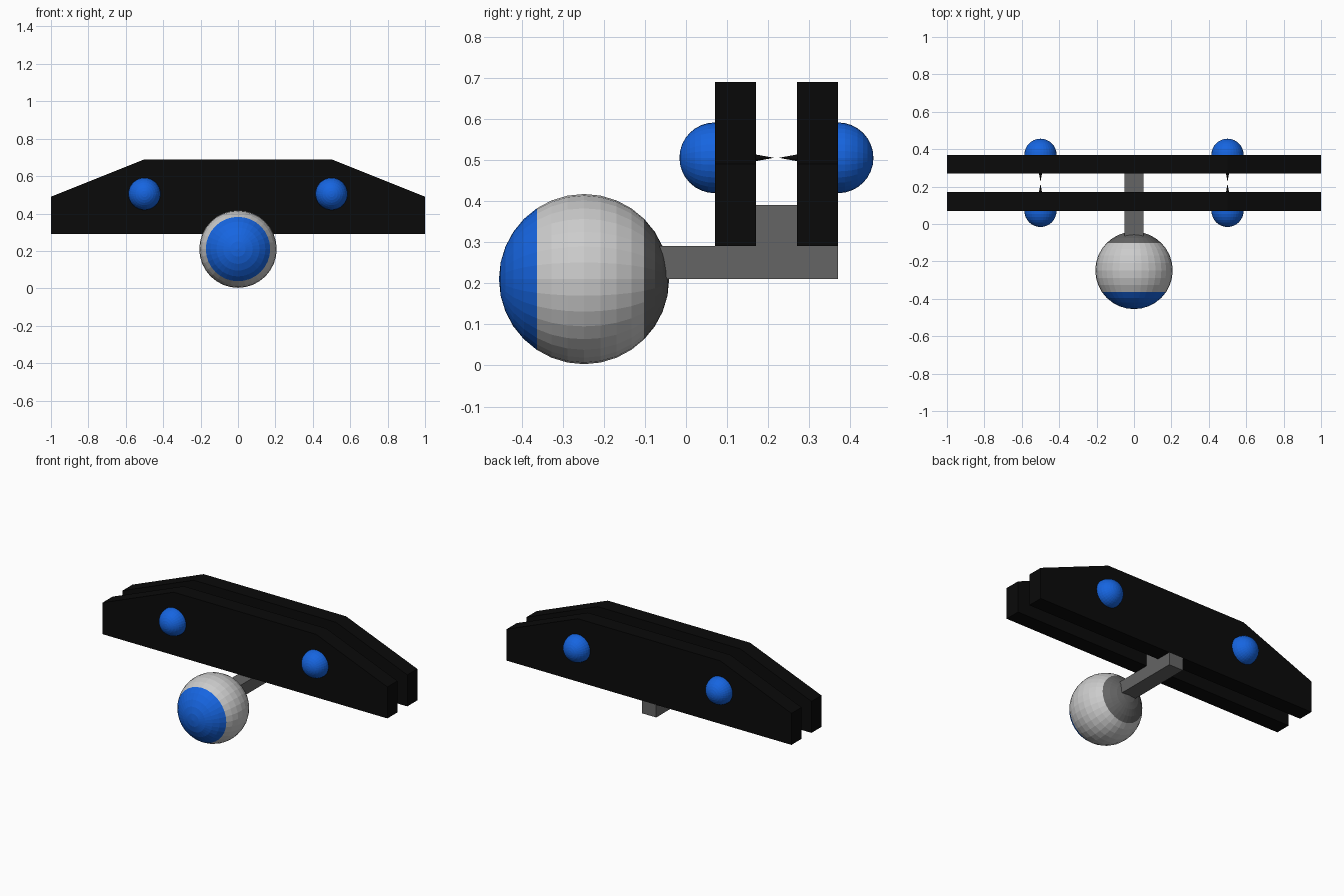
import bpy, bmesh
from math import radians
from mathutils import Matrix, Vector

if "Cube" in bpy.data.objects:
    bpy.data.objects.remove(bpy.data.objects["Cube"])

MID_Y = 0.22  # plane between the two plates


def material(name, rgb):
    m = bpy.data.materials.new(name)
    m.diffuse_color = (*rgb, 1)
    m.use_nodes = True
    m.node_tree.nodes["Principled BSDF"].inputs["Base Color"].default_value = m.diffuse_color
    return m


BLUE = material("blue", (0.008, 0.13, 0.75))
BLACK = material("black", (0.003, 0.003, 0.003))
DARK = material("dark_grey", (0.13, 0.13, 0.13))
LIGHT = material("light_grey", (0.6, 0.6, 0.6))


def finish(name, bm, *mats):
    bmesh.ops.recalc_face_normals(bm, faces=bm.faces)
    me = bpy.data.meshes.new(name)
    bm.to_mesh(me)
    bm.free()
    for m in mats:
        me.materials.append(m)
    ob = bpy.data.objects.new(name, me)
    bpy.context.collection.objects.link(ob)
    return ob


def plate(name, y0, y1):
    bm = bmesh.new()
    profile = [(-1, .29), (1, .29), (1, .49), (.5, .69), (-.5, .69), (-1, .49)]
    face = bm.faces.new([bm.verts.new((x, y0, z)) for x, z in profile])
    ext = bmesh.ops.extrude_face_region(bm, geom=[face])["geom"]
    verts = [v for v in ext if isinstance(v, bmesh.types.BMVert)]
    bmesh.ops.translate(bm, verts=verts, vec=(0, y1 - y0, 0))
    finish(name, bm, BLACK)


def box(name, lo, hi):
    bm = bmesh.new()
    lo, hi = Vector(lo), Vector(hi)
    bmesh.ops.create_cube(bm, size=1, matrix=Matrix.Translation((lo + hi) / 2)
                          @ Matrix.Diagonal((*(hi - lo), 1)))
    finish(name, bm, DARK)


def sphere(centre, r):
    # poles lie along y
    bm = bmesh.new()
    bmesh.ops.create_uvsphere(bm, u_segments=32, v_segments=16, radius=r,
                              matrix=Matrix.Translation(centre) @ Matrix.Rotation(radians(90), 4, 'X'))
    return bm


# Ball with a blue front cap and a dark rear cap
bm = sphere((0, -0.248, 0.21), 0.207)
for f in bm.faces:
    y = f.calc_center_median().y
    f.material_index = 1 if y < -0.363 else 2 if y > -0.102 else 0
finish("ball", bm, LIGHT, BLUE, DARK)

# Arm and the spacer block between the plates
box("arm", (-.05, -.1, .21), (.05, .37, .29))
box("spacer_block", (-.05, .17, .29), (.05, .27, .39))

# Plates, each with two domes outside and small spikes inside
for label, s in (("front", -1), ("back", 1)):
    plate(label + "_plate", MID_Y + s * .05, MID_Y + s * .15)
    for side, x in (("left", -.5), ("right", .5)):
        finish(f"{label}_{side}_dome", sphere((x, MID_Y + s * .15, .505), .086), BLUE)
        bm = bmesh.new()
        bmesh.ops.create_cone(bm, cap_ends=True, segments=16, radius1=.011, radius2=0, depth=.06,
                              matrix=Matrix.Translation((x, MID_Y + s * .036, .505))
                              @ Matrix.Rotation(radians(90 * s), 4, 'X'))
        finish(f"{label}_{side}_spike", bm, BLACK)
